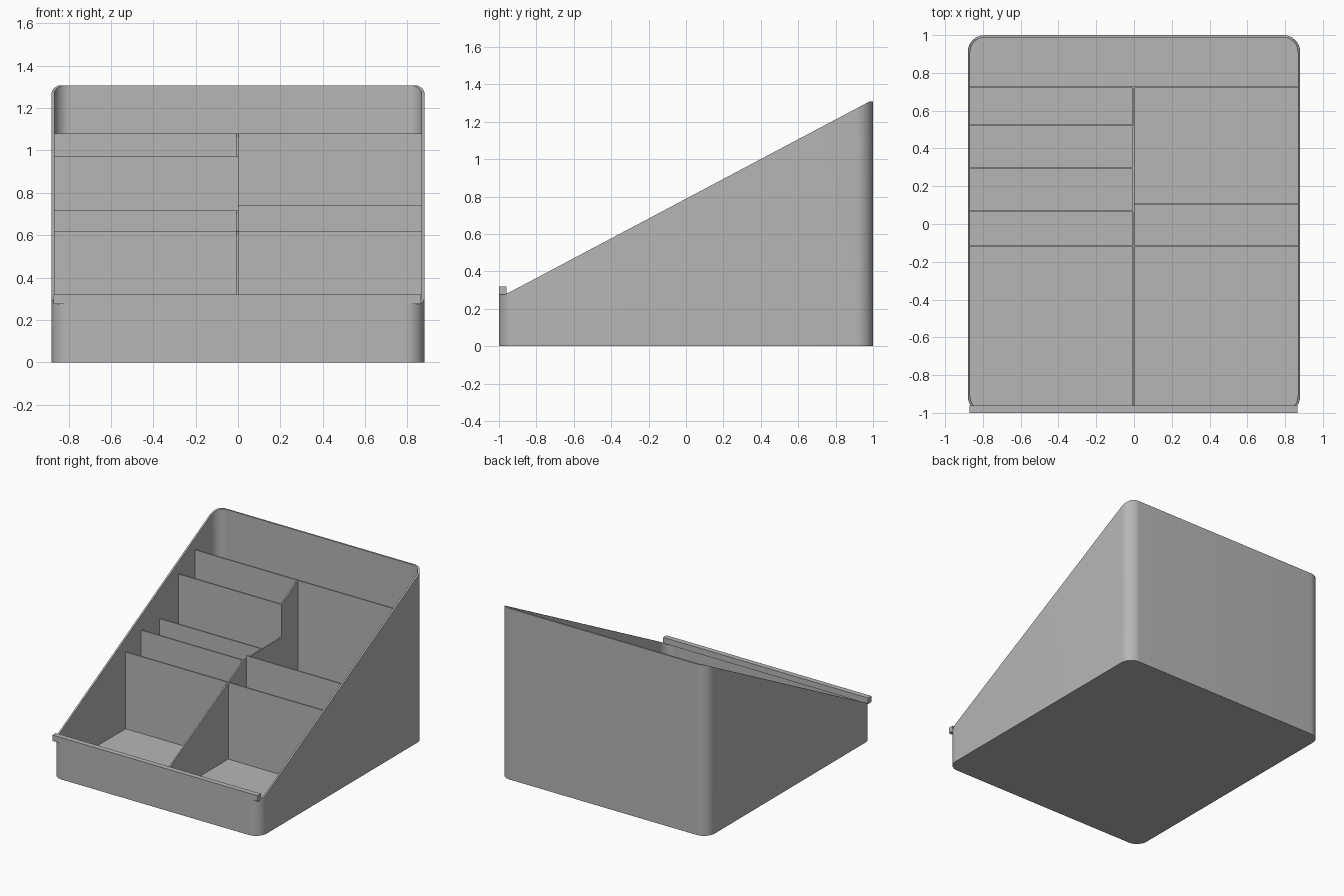
import bpy, bmesh, math

cube = bpy.data.objects.get("Cube")
if cube:
    bpy.data.objects.remove(cube)

grey = bpy.data.materials.new("plain grey")
grey.use_nodes = True
grey.diffuse_color = (0.47, 0.47, 0.47, 1)
grey.node_tree.nodes["Principled BSDF"].inputs["Base Color"].default_value = (0.47, 0.47, 0.47, 1)

HALF_X, HALF_Y, RADIUS = 0.88, 1.0, 0.09
WALL, FLOOR, THIN = 0.013, 0.033, 0.01
INNER_X = HALF_X - WALL / 2   # panels end inside the wall


def finish(name, bm, smooth=False):
    bmesh.ops.recalc_face_normals(bm, faces=bm.faces)
    mesh = bpy.data.meshes.new(name)
    bm.to_mesh(mesh)
    bm.free()
    mesh.materials.append(grey)
    obj = bpy.data.objects.new(name, mesh)
    bpy.context.collection.objects.link(obj)
    if smooth:
        bpy.ops.object.select_all(action="DESELECT")
        obj.select_set(True)
        bpy.context.view_layer.objects.active = obj
        bpy.ops.object.shade_smooth_by_angle(angle=math.radians(30))
    return obj


def box(name, x0, x1, y0, y1, z0, z1):
    bm = bmesh.new()
    bmesh.ops.create_cube(bm, size=1)
    for v in bm.verts:
        v.co.x = x1 if v.co.x > 0 else x0
        v.co.y = y1 if v.co.y > 0 else y0
        v.co.z = z1 if v.co.z > 0 else z0
    return finish(name, bm)


def outline(inset, steps=12):
    """Rounded rectangle, counter-clockwise."""
    r = RADIUS - inset
    points = []
    for corner, (sx, sy) in enumerate([(1, 1), (-1, 1), (-1, -1), (1, -1)]):
        for i in range(steps + 1):
            a = math.pi / 2 * (corner + i / steps)
            points.append((sx * (HALF_X - RADIUS) + r * math.cos(a),
                           sy * (HALF_Y - RADIUS) + r * math.sin(a)))
    return points


def rim(y):
    return min(max(0.788 + 0.53 * y, 0.276), 1.308)


# Shell: rounded tray with a sloping rim
bm = bmesh.new()
outer, inner = outline(0), outline(WALL)
loops = [
    [bm.verts.new((x, y, 0)) for x, y in outer],
    [bm.verts.new((x, y, rim(y))) for x, y in outer],
    [bm.verts.new((x, y, rim(y))) for x, y in inner],
    [bm.verts.new((x, y, FLOOR)) for x, y in inner],
]
count = len(outer)
for low, high in zip(loops, loops[1:]):
    for i in range(count):
        j = (i + 1) % count
        bm.faces.new((low[i], low[j], high[j], high[i]))
bm.faces.new(loops[0])
bm.faces.new(loops[-1])
finish("shell", bm, smooth=True)

# Straight rail along the front edge
box("front_rail", -0.87, 0.865, -1.0, -0.96, 0.275, 0.32)

# Cross dividers: name, x range, y, top height
for name, x0, x1, y, top in [
    ("back_divider", -INNER_X, INNER_X, 0.725, 1.08),
    ("front_divider", -INNER_X, INNER_X, -0.115, 0.62),
    ("right_side_divider", 0, INNER_X, 0.105, 0.74),
    ("tall_left_divider", -INNER_X, 0.002, 0.525, 0.972),
    ("middle_left_divider", -INNER_X, 0, 0.297, 0.717),
    ("low_left_divider", -INNER_X, 0, 0.07, 0.717),
]:
    box(name, x0, x1, y - THIN / 2, y + THIN / 2, FLOOR - 0.01, top)

# Centre divider: sloping profile with a step behind the low dividers
profile = [(-0.99, FLOOR - 0.01), (0.725, FLOOR - 0.01), (0.725, 1.08),
           (0.525, 0.972), (0.525, 0.717), (0.065, 0.717),
           (-0.115, 0.62), (-0.99, 0.155)]
bm = bmesh.new()
face = bm.faces.new([bm.verts.new((-0.008, y, z)) for y, z in profile])
moved = bmesh.ops.extrude_face_region(bm, geom=[face])["geom"]
bmesh.ops.translate(bm, vec=(THIN, 0, 0),
                    verts=[g for g in moved if isinstance(g, bmesh.types.BMVert)])
finish("centre_divider", bm)
